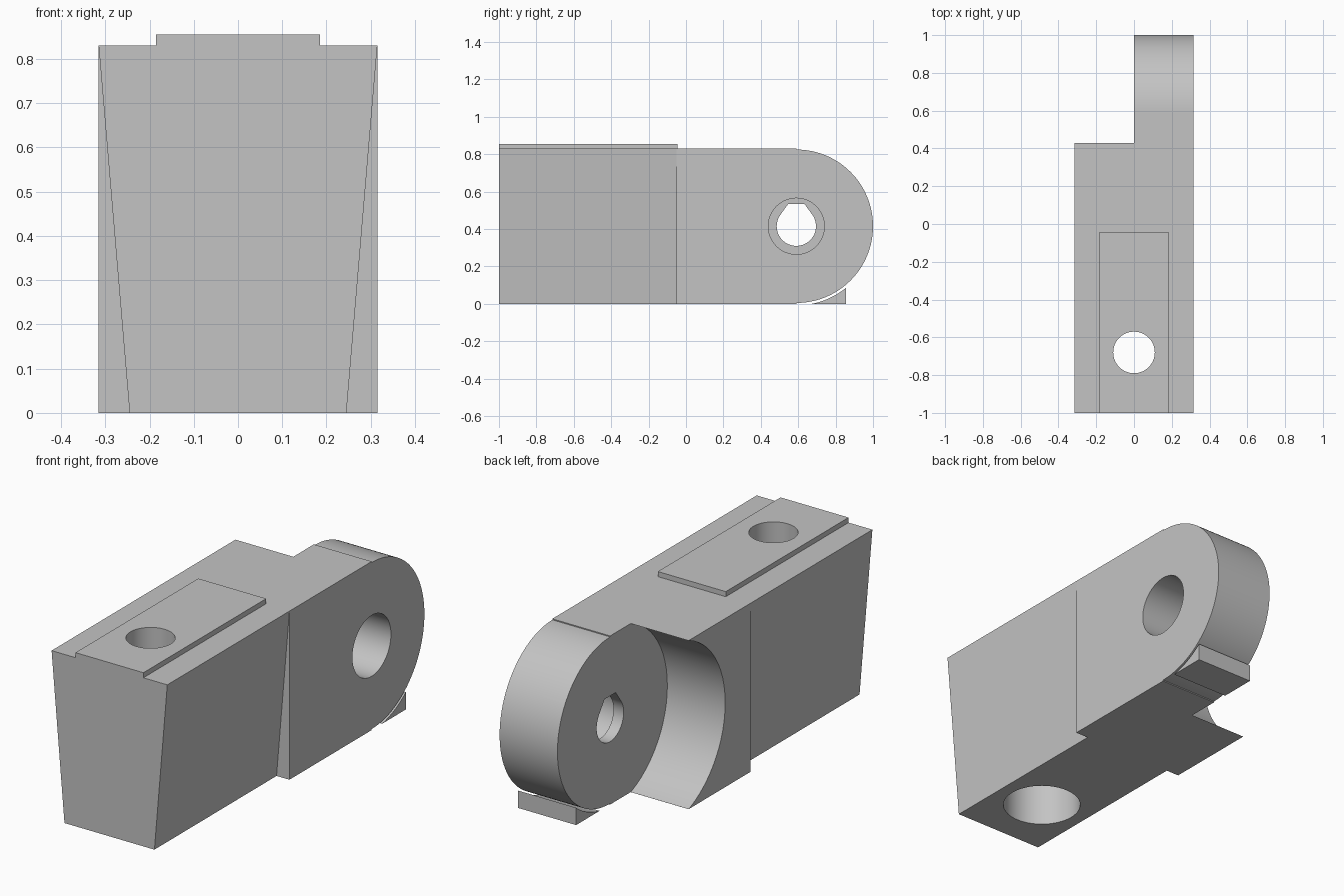
import bpy, bmesh
from math import sin, cos, radians
from mathutils import Vector

if "Cube" in bpy.data.objects:
    bpy.data.objects.remove(bpy.data.objects["Cube"])

grey = bpy.data.materials.new("plain grey")
grey.use_nodes = True
colour = (0.55, 0.55, 0.55, 1)
grey.diffuse_color = colour
grey.node_tree.nodes["Principled BSDF"].inputs["Base Color"].default_value = colour

W, H = 0.315, 0.83          # half width and height of the body
PY, PZ = 0.59, 0.415        # pivot axis


def arc(cy, cz, r, a, b, n=48):
    """Points on an arc, angles in degrees."""
    angles = [radians(a + (b - a) * i / n) for i in range(n + 1)]
    return [(cy + r * cos(t), cz + r * sin(t)) for t in angles]


def prism(name, profile, axis, lo, hi):
    """Extrude a 2D profile: along x it is (y, z), along y (x, z), along z (x, y)."""
    def place(p, d):
        c = list(p)
        c.insert("xyz".index(axis), d)
        return Vector(c)
    bm = bmesh.new()
    bottom = bm.faces.new([bm.verts.new(place(p, lo)) for p in profile])
    ext = bmesh.ops.extrude_face_region(bm, geom=[bottom])
    shift = place((0, 0), hi - lo)
    bmesh.ops.translate(bm, vec=shift,
                        verts=[v for v in ext["geom"] if isinstance(v, bmesh.types.BMVert)])
    bmesh.ops.recalc_face_normals(bm, faces=bm.faces)
    mesh = bpy.data.meshes.new(name)
    bm.to_mesh(mesh)
    bm.free()
    mesh.materials.append(grey)
    obj = bpy.data.objects.new(name, mesh)
    bpy.context.collection.objects.link(obj)
    return obj


def rect(a0, b0, a1, b1):
    return [(a0, b0), (a1, b0), (a1, b1), (a0, b1)]


def disc(a, b, r):
    return arc(a, b, r, 0, 360, 64)[:-1]


def select(obj):
    bpy.ops.object.select_all(action="DESELECT")
    obj.select_set(True)
    bpy.context.view_layer.objects.active = obj


def combine(target, other, operation):
    """Apply a boolean and discard the other solid."""
    other.hide_render = True
    mod = target.modifiers.new("boolean", "BOOLEAN")
    mod.operation, mod.solver, mod.object = operation, "EXACT", other
    select(target)
    bpy.ops.object.modifier_apply(modifier=mod.name)
    bpy.data.objects.remove(other)


# Hinge body with rounded end
outline = [(-0.05, 0), (PY, 0)] + arc(PY, PZ, 0.41, -90, 90, 64) + [(PY, H), (-0.05, H)]
body = prism("hinge_body", outline, "x", -W, W)

# Curved clearance beside the tongue
combine(body, prism("clearance", disc(PY, PZ, 0.445), "x", -0.4, 0), "DIFFERENCE")
combine(body, prism("end_trim", rect(0.43, -0.1, 1.2, 1), "x", -0.4, 0), "DIFFERENCE")

# Tapered front block and raised pad
taper = [(-0.245, 0), (0.245, 0), (W, H), (-W, H)]
combine(body, prism("front_block", taper, "y", -1, -0.05), "UNION")
combine(body, prism("raised_pad", rect(-0.185, -1, 0.185, -0.045), "z", 0.8, 0.855), "UNION")

# Vertical bolt hole with wide counterbore underneath
combine(body, prism("bolt_hole", disc(0, -0.68, 0.11), "z", -0.1, 1), "DIFFERENCE")
combine(body, prism("counterbore", disc(0, -0.68, 0.182), "z", -0.1, 0.45), "DIFFERENCE")

# Pivot bore, ending in a flat-topped teardrop hole
teardrop = arc(PY, PZ, 0.105, -216, 36) + [(PY + 0.043, 0.535), (PY - 0.043, 0.535)]
combine(body, prism("pivot_hole", teardrop, "x", -0.1, 0.4), "DIFFERENCE")
combine(body, prism("pivot_bore", disc(PY, PZ, 0.15), "x", 0.055, 0.4), "DIFFERENCE")

# Small foot hugging the tongue from below
foot = prism("foot", [(0.855, 0)] + arc(PY, PZ, 0.423, -51.2, -78.9, 16), "x", 0, W)

for obj in (body, foot):
    select(obj)
    bpy.ops.object.shade_smooth_by_angle(angle=radians(30))
